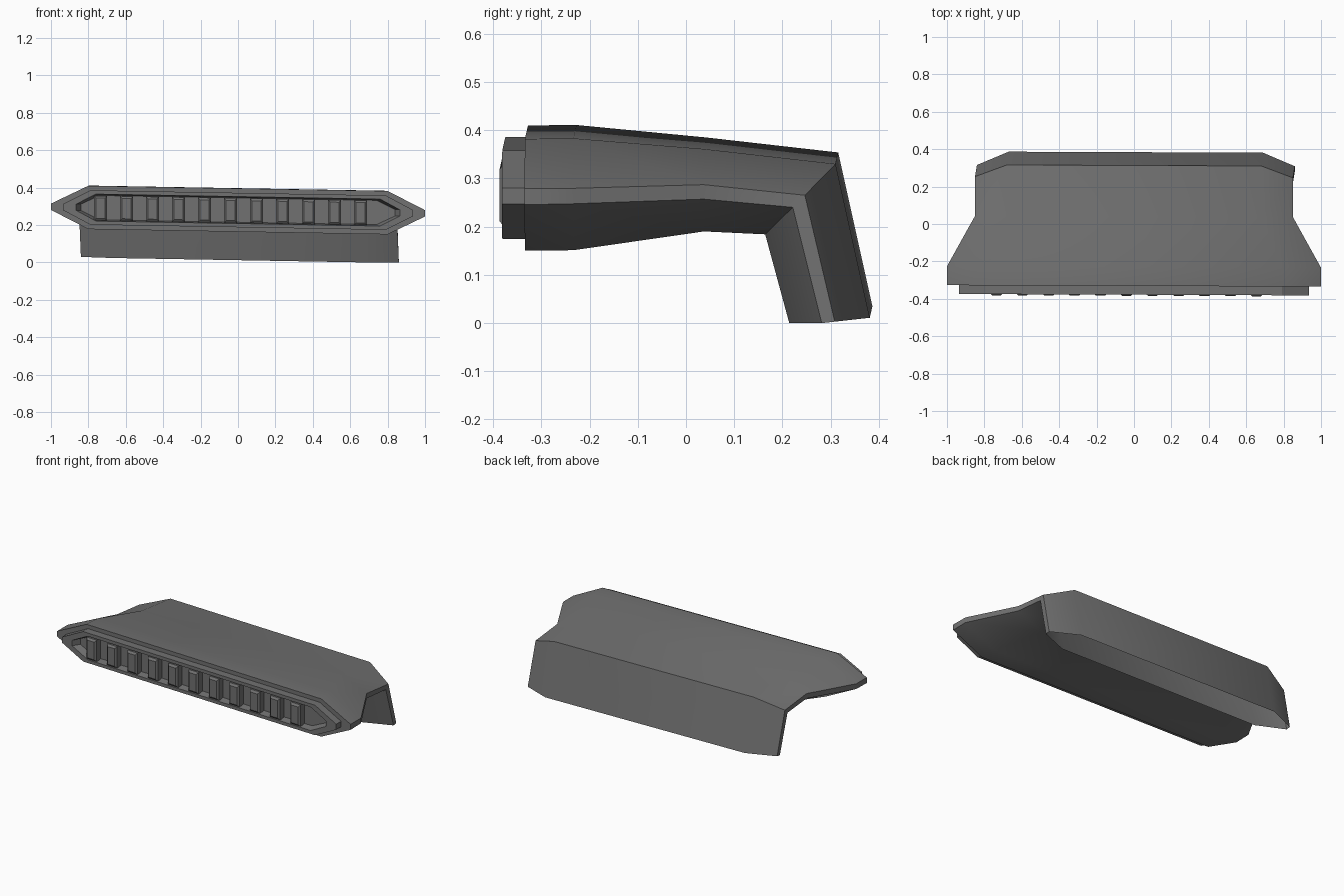
import bpy, bmesh, math

if "Cube" in bpy.data.objects:
    bpy.data.objects.remove(bpy.data.objects["Cube"])

# Dark grey finish shared by all parts
dark = bpy.data.materials.new("dark_grey")
dark.diffuse_color = (0.165, 0.165, 0.165, 1)
dark.use_nodes = True
dark.node_tree.nodes["Principled BSDF"].inputs["Base Color"].default_value = dark.diffuse_color


def tilt(p):
    # The whole duct leans slightly down towards +x
    x, y, z = p
    return (x, y - 0.004 * x, z - 0.0175 * x)


def loft(name, rings, open_end=False, smooth=0):
    # Skin a body through matching rings, capping the ends
    bm = bmesh.new()
    rows = [[bm.verts.new(tilt(p)) for p in r] for r in rings]
    n = len(rows[0])
    for a, b in zip(rows, rows[1:]):
        for i in range(n):
            j = (i + 1) % n
            bm.faces.new((a[i], a[j], b[j], b[i]))
    bm.faces.new(rows[0])
    cap = bm.faces.new(rows[-1])
    bmesh.ops.recalc_face_normals(bm, faces=bm.faces)
    if open_end:
        bm.faces.remove(cap)
    me = bpy.data.meshes.new(name)
    bm.to_mesh(me)
    bm.free()
    me.materials.append(dark)
    ob = bpy.data.objects.new(name, me)
    bpy.context.collection.objects.link(ob)
    if smooth:
        bpy.ops.object.select_all(action='DESELECT')
        ob.select_set(True)
        bpy.context.view_layer.objects.active = ob
        bpy.ops.object.shade_smooth_by_angle(angle=math.radians(smooth))
    return ob


def ring(flat, tip, top, hi, lo, bottom, dx=0.0):
    # Eight-sided section: each level is (y, z), widths are half widths
    half = [(flat, top), (tip, hi), (tip, lo), (flat, bottom)]
    pts = [(dx + x, *yz) for x, yz in half]
    return pts + [(dx - x, *yz) for x, yz in reversed(half)]


def upright(flat, tip, y, h, t=0.017, c=0.28):
    return ring(flat, tip, (y, c + h), (y, c + t), (y, c - t), (y, c - h))


# Flared duct with a downward elbow, open at its lower end
loft("duct_body", [
    upright(0.80, 1.0, -0.331, 0.116),
    ring(0.79, 1.0, (-0.23, 0.397), (-0.23, 0.297), (-0.23, 0.265), (-0.23, 0.165)),
    ring(0.68, 0.85, (0.04, 0.373), (0.04, 0.302), (0.04, 0.272), (0.04, 0.202)),
    ring(0.68, 0.85, (0.313, 0.342), (0.25, 0.280), (0.225, 0.255), (0.167, 0.196)),
    ring(0.68, 0.85, (0.384, 0.023), (0.312, 0.018), (0.285, 0.015), (0.217, 0.012), 0.01),
], open_end=True, smooth=40)

# Mouth collar with a recessed opening
loft("vent_collar", [
    upright(0.79, 0.935, -0.325, 0.092),
    upright(0.79, 0.935, -0.378, 0.092),
    upright(0.76, 0.865, -0.378, 0.072),
    upright(0.74, 0.84, -0.335, 0.065),
])

# Row of upright vent fins with tapered fronts
for i in range(11):
    cx = -0.735 + 0.139 * i
    loft(f"vent_fin_{i + 1}", [
        [(cx + sx * w, y, 0.277 + sz * h)
         for sx, sz in ((-1, -1), (1, -1), (1, 1), (-1, 1))]
        for y, w, h in ((-0.33, 0.034, 0.066), (-0.374, 0.034, 0.066), (-0.384, 0.024, 0.054))
    ])
